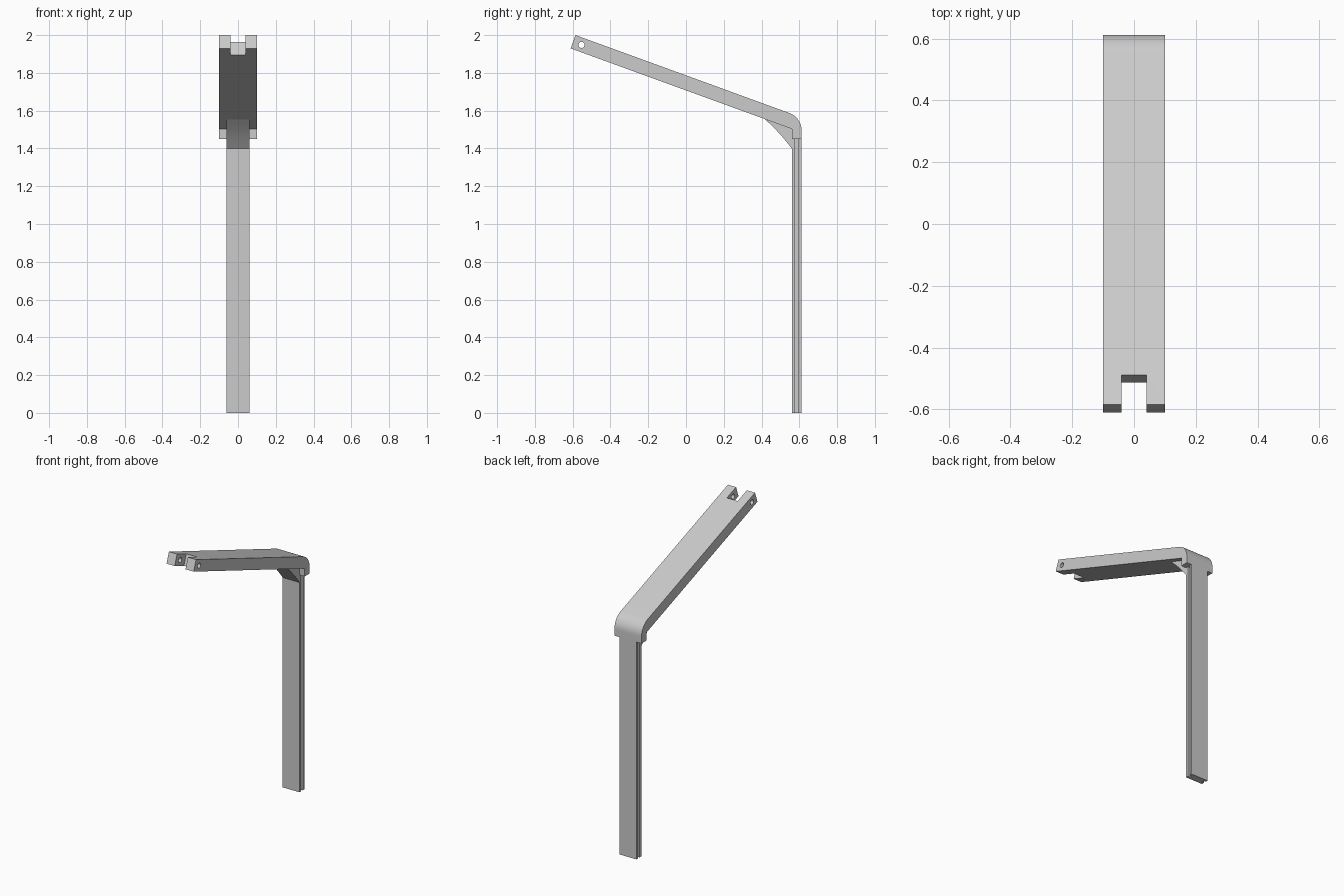
import bpy
import bmesh
import math
from mathutils import Vector

cube = bpy.data.objects.get("Cube")
if cube:
    bpy.data.objects.remove(cube)

grey = bpy.data.materials.new("light_grey")
grey.use_nodes = True
colour = (0.6, 0.6, 0.6, 1)
grey.diffuse_color = colour
grey.node_tree.nodes["Principled BSDF"].inputs["Base Color"].default_value = colour


def prism(name, profile, direction, length):
    """Extrude a closed outline along a direction."""
    bm = bmesh.new()
    face = bm.faces.new([bm.verts.new(p) for p in profile])
    out = bmesh.ops.extrude_face_region(bm, geom=[face])
    moved = [v for v in out["geom"] if isinstance(v, bmesh.types.BMVert)]
    bmesh.ops.translate(bm, verts=moved, vec=Vector(direction) * length)
    bmesh.ops.recalc_face_normals(bm, faces=bm.faces)
    mesh = bpy.data.meshes.new(name)
    bm.to_mesh(mesh)
    bm.free()
    mesh.materials.append(grey)
    obj = bpy.data.objects.new(name, mesh)
    bpy.context.collection.objects.link(obj)
    return obj


def side_prism(name, outline, half_width):
    """Extrude a (y, z) side outline symmetrically across x."""
    return prism(name, [(-half_width, y, z) for y, z in outline], (1, 0, 0), 2 * half_width)


def activate(obj):
    bpy.ops.object.select_all(action="DESELECT")
    obj.select_set(True)
    bpy.context.view_layer.objects.active = obj


def cut(target, cutter):
    activate(target)
    mod = target.modifiers.new("cut", "BOOLEAN")
    mod.operation = "DIFFERENCE"
    mod.solver = "EXACT"
    mod.object = cutter
    bpy.ops.object.modifier_apply(modifier=mod.name)
    bpy.data.objects.remove(cutter)


def smooth(obj, degrees):
    activate(obj)
    bpy.ops.object.shade_smooth_by_angle(angle=math.radians(degrees))


# Sloping frame of the arm: along its length and square to its top
slope = math.radians(20)
along = Vector((math.cos(slope), -math.sin(slope)))
up = Vector((math.sin(slope), math.cos(slope)))
tip = Vector((-0.585, 2.0))
back, front, thick = 0.612, 0.56, 0.075


def on_arm(a, b):
    return tip + along * a + up * b


# Arm with rounded bend and short downward sleeve
radius = 0.1
centre = Vector((back - radius, 1.494))
bend = [centre + radius * Vector((math.cos(t), math.sin(t)))
        for t in (math.radians(70) * i / 12 for i in range(13))]
under_start = on_arm(0, -thick)
under_end = (front, under_start.y - (front - under_start.x) * math.tan(slope))
arm = side_prism("arm", [tip, under_start, under_end, (front, 1.45), (back, 1.45)] + bend, 0.1)

# Fork slot at the tip
slot = [on_arm(a, b) for a, b in ((-0.05, 0.05), (0.103, 0.05), (0.103, -0.12), (-0.05, -0.12))]
cut(arm, side_prism("slot_cutter", slot, 0.04))

# Pin hole through the fork
hole = [Vector((-0.553, 1.948)) + 0.016 * Vector((math.cos(t), math.sin(t)))
        for t in (math.tau * i / 24 for i in range(24))]
cut(arm, side_prism("hole_cutter", hole, 0.15))
smooth(arm, 30)

# Post with a groove down each side
half, groove = 0.062, 0.047
right_side = [(half, front), (half, 0.577), (groove, 0.577),
              (groove, 0.595), (half, 0.595), (half, back)]
section = right_side + [(-x, y) for x, y in reversed(right_side)]
prism("post", [(x, y, 0) for x, y in section], (0, 0, 1), 1.45)

# Gusset under the bend, slightly hollow along its sloping face
low, high = Vector((front, 1.40)), Vector((0.42, 1.553))
normal = Vector((0.7, 0.7))
sloping = [low.lerp(high, i / 8) + normal * 0.005 * math.sin(math.pi * i / 8) for i in range(9)]
gusset = side_prism("gusset", sloping + [(front, 1.51)], half)
smooth(gusset, 30)
